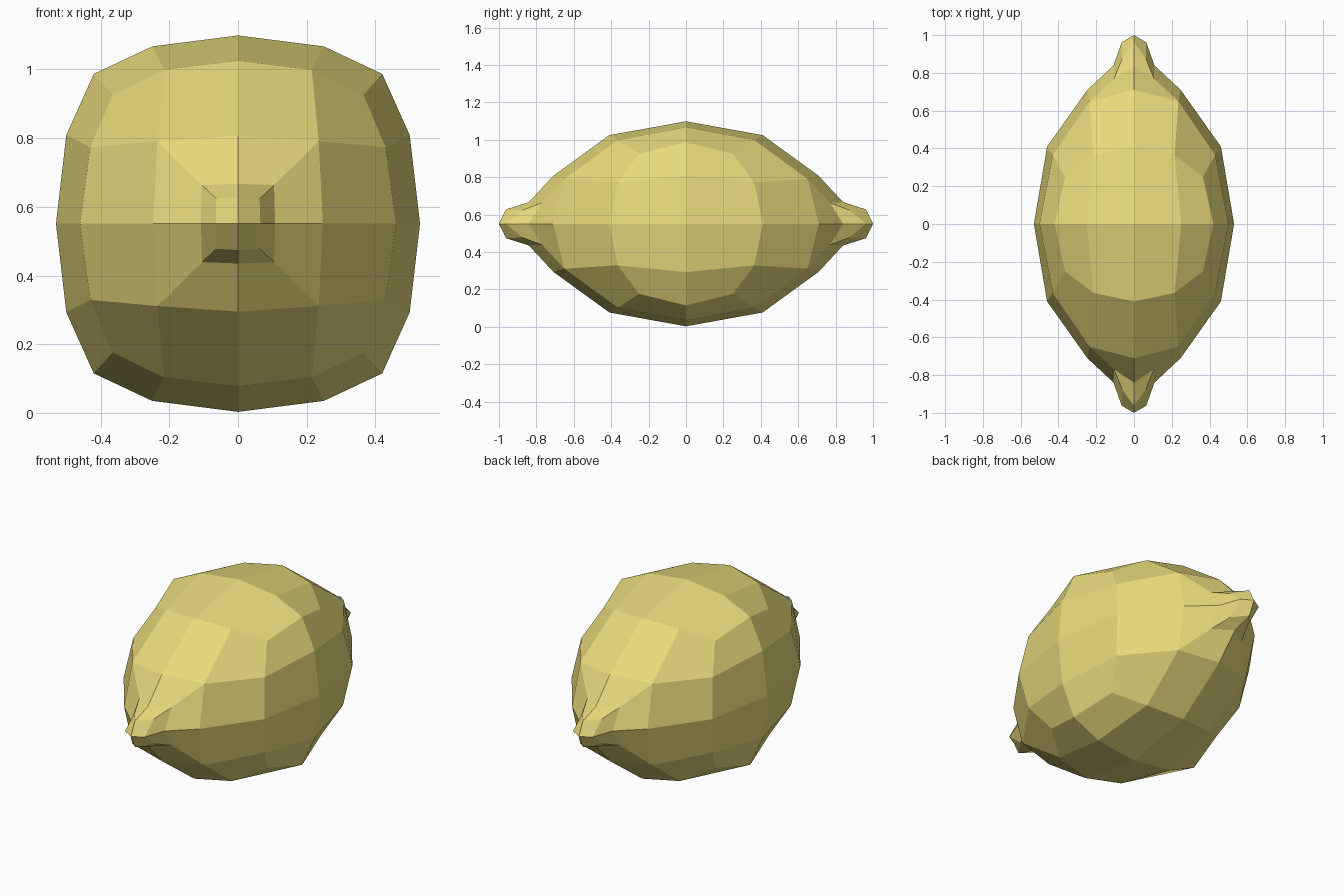
import bpy

if "Cube" in bpy.data.objects:
    bpy.data.objects.remove(bpy.data.objects["Cube"])

# Cross-section rings for one eighth of the lemon, each running from the x axis up to the z axis
middle = [(.53, 0, 0), (.50, 0, .258), (.42, 0, .436), (.25, 0, .516), (0, 0, .548)]
shoulder = [(.46, .41, 0), (.43, .365, .222), (.365, .25, .375), (.215, .365, .448), (0, .41, .474)]
cheek = [(.247, .71, 0), (.235, .65, .24), (0, .71, .256)]
neck = [(.108, .84, 0), (.105, .77, .112), (0, .84, .116)]
nub = [(.065, .962, 0), (.063, .875, .073), (0, .962, .077)]
tip = [(0, 1, 0)]

verts, ids = [], []
for ring in (middle, shoulder, cheek, neck, nub, tip):
    ids.append(list(range(len(verts), len(verts) + len(ring))))
    verts += ring
M, S, C, N, B, T = ids


def strip(a, b):
    return [(a[i], b[i], b[i + 1], a[i + 1]) for i in range(len(a) - 1)]


faces = strip(M, S) + strip(C, N) + strip(N, B)
# Shoulder narrows from four segments to two
faces += [(S[0], C[0], C[1], S[1]), (S[1], C[1], S[3], S[2]), (S[3], C[1], C[2], S[4])]
# Cap of the pointed end
faces.append((T[0], B[2], B[1], B[0]))

mesh = bpy.data.meshes.new("lemon")
mesh.from_pydata(verts, [], faces)
lemon = bpy.data.objects.new("lemon", mesh)
bpy.context.collection.objects.link(lemon)
lemon.location.z = .551

# Mirror the eighth into the whole fruit
mirror = lemon.modifiers.new("mirror", 'MIRROR')
mirror.use_axis = (True, True, True)
mirror.use_clip = True
mirror.merge_threshold = .001

# Lemon skin
skin = bpy.data.materials.new("lemon_skin")
skin.diffuse_color = (.80, .70, .20, 1)
skin.use_nodes = True
skin.node_tree.nodes["Principled BSDF"].inputs["Base Color"].default_value = skin.diffuse_color
mesh.materials.append(skin)
